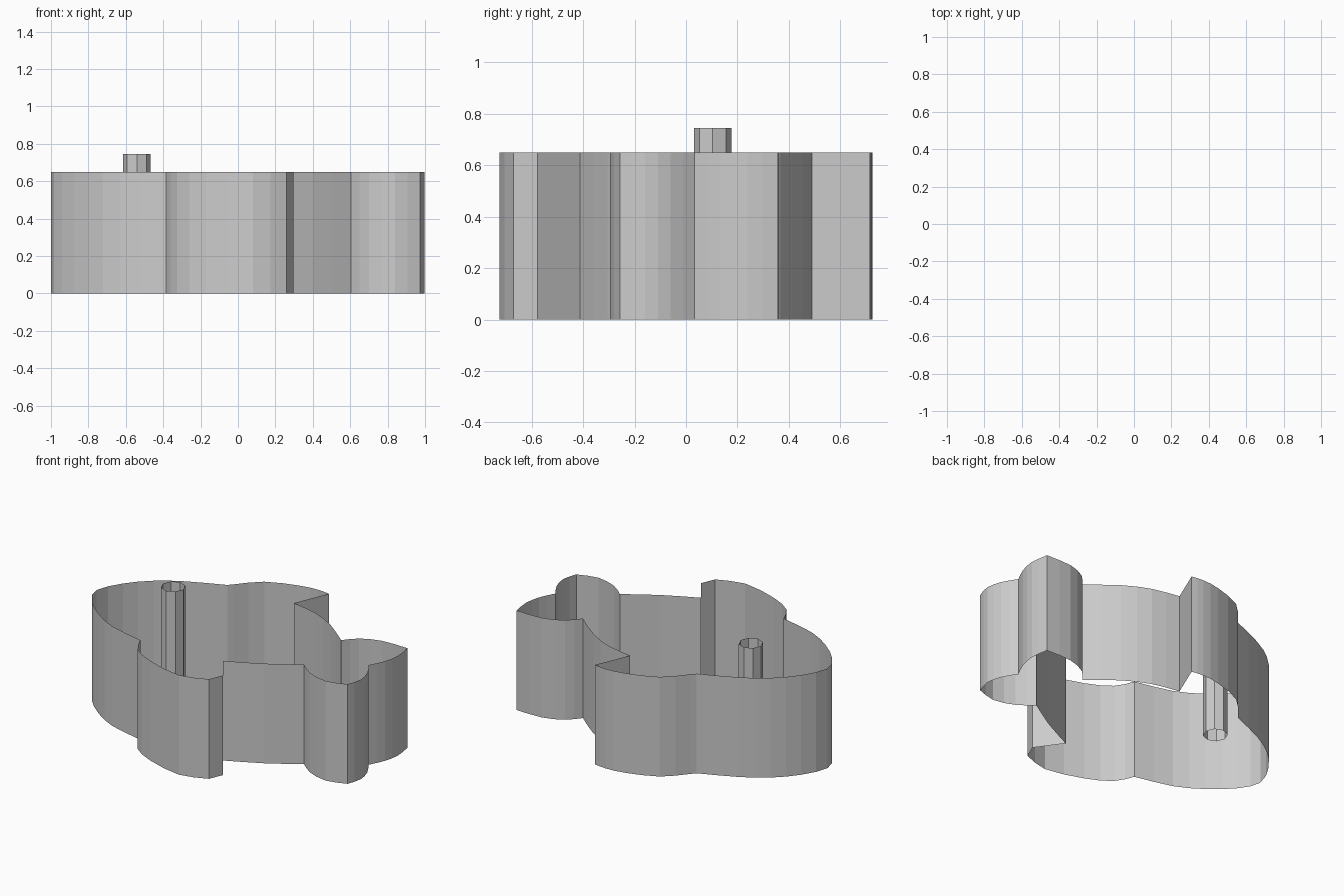
import bpy, math
from mathutils import Vector

if "Cube" in bpy.data.objects:
    bpy.data.objects.remove(bpy.data.objects["Cube"])

HEIGHT = 0.65


def smooth_run(keys, steps=2):
    """Curve through the key points, sharp at both ends (last point left out)."""
    p = [Vector(k) for k in keys]
    p = [2 * p[0] - p[1]] + p + [2 * p[-1] - p[-2]]
    out = []
    for a, b, c, d in zip(p, p[1:], p[2:], p[3:]):
        for i in range(steps):
            t = i / steps
            out.append(0.5 * (2 * b + (c - a) * t + (2 * a - 5 * b + 4 * c - d) * t * t
                              + (3 * b - a - 3 * c + d) * t ** 3))
    return out


def open_wall(name, loop, z0, z1):
    """Closed vertical ribbon, open at top and bottom."""
    n = len(loop)
    verts = [(x, y, z) for z in (z0, z1) for x, y in loop]
    faces = [(i, (i + 1) % n, n + (i + 1) % n, n + i) for i in range(n)]
    mesh = bpy.data.meshes.new(name)
    mesh.from_pydata(verts, [], faces)
    obj = bpy.data.objects.new(name, mesh)
    bpy.context.collection.objects.link(obj)
    return obj


# Fish outline, counter-clockwise from the belly fin; corners lie between runs
belly_fin = [(-.385, -.455), (-.325, -.57), (-.17, -.66), (.08, -.725), (.26, -.67)]
fin_back = [(.26, -.67), (.298, -.578)]
fin_notch = [(.298, -.578), (.18, -.413)]
lower_back = [(.18, -.413), (.40, -.306), (.603, -.18)]
tail_low = [(.603, -.18), (.70, -.255), (.84, -.295), (.972, -.257)]
tail_end_low = [(.972, -.257), (.998, -.16), (.975, -.06), (.92, .033)]
tail_end_high = [(.92, .033), (.968, .134), (.988, .24), (.972, .358)]
tail_high = [(.972, .358), (.79, .357), (.66, .305), (.587, .225)]
upper_back = [(.587, .225), (.41, .367), (.24, .452), (.06, .49)]
dorsal_back = [(.06, .49), (.155, .715)]
dorsal_fin = [(.155, .715), (.07, .725), (-.055, .709), (-.255, .635), (-.385, .497)]
dorsal_front = [(-.385, .497), (-.408, .472)]
head = [(-.408, .472), (-.64, .372), (-.80, .27), (-.925, .135), (-1, -.03),
        (-.94, -.165), (-.80, -.295), (-.63, -.393), (-.385, -.455)]

outline = []
for run in (belly_fin, fin_back, fin_notch, lower_back, tail_low, tail_end_low,
            tail_end_high, tail_high, upper_back, dorsal_back, dorsal_fin,
            dorsal_front, head):
    outline += smooth_run(run, 1 if len(run) == 2 else 2)
open_wall("fish_outline_wall", outline, 0, HEIGHT)

# Eight-sided eye tube, raised above the wall
eye = [(-.541 + .073 * math.cos(k * math.pi / 4), .104 + .073 * math.sin(k * math.pi / 4))
       for k in range(8)]
open_wall("eye_tube", eye, 0.095, 0.095 + HEIGHT)
